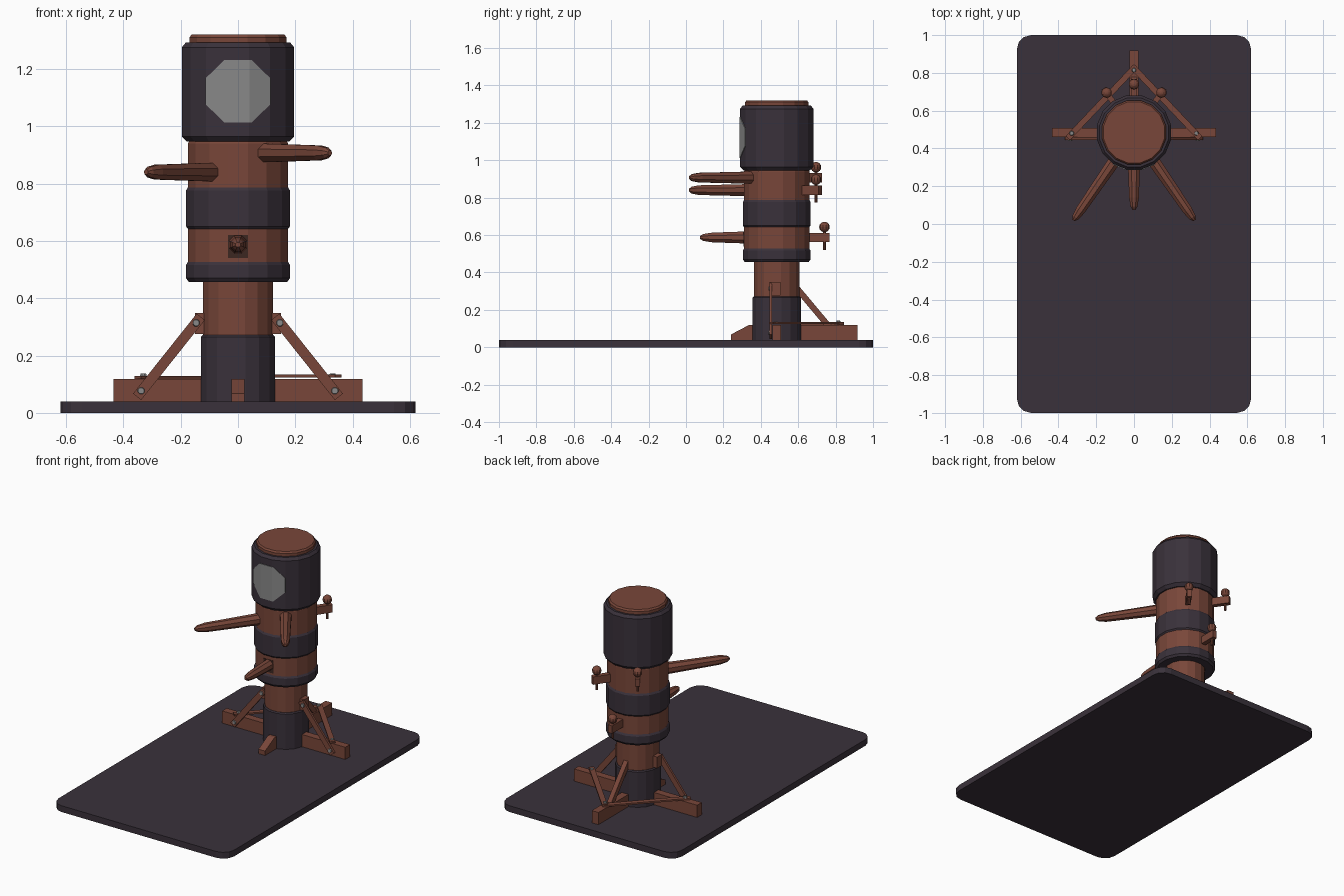
import bpy, bmesh, math
from mathutils import Vector, Matrix

if "Cube" in bpy.data.objects:
    bpy.data.objects.remove(bpy.data.objects["Cube"])

CY = 0.485   # trunk axis position in y
N = 16       # trunk sides


def mat(name, col):
    m = bpy.data.materials.new(name)
    m.diffuse_color = (*col, 1)
    m.use_nodes = True
    m.node_tree.nodes["Principled BSDF"].inputs["Base Color"].default_value = m.diffuse_color
    return m


WOOD = mat("red_brown_wood", (0.19, 0.062, 0.041))
DARK = mat("dark_plum_padding", (0.042, 0.031, 0.043))
GREY = mat("light_grey_metal", (0.25, 0.25, 0.25))
HOLE = mat("dark_slot", (0.045, 0.02, 0.015))


def finish(bm, name, m):
    bmesh.ops.recalc_face_normals(bm, faces=bm.faces)
    me = bpy.data.meshes.new(name)
    bm.to_mesh(me)
    bm.free()
    me.materials.append(m)
    ob = bpy.data.objects.new(name, me)
    bpy.context.collection.objects.link(ob)
    return ob


def loft(name, m, origin, axis, profile, sides):
    """Rings of (distance, radius) along an axis, capped at both ends."""
    axis = Vector(axis).normalized()
    ref = Vector((0, 0, 1)) if abs(axis.z) < 0.9 else Vector((1, 0, 0))
    u = axis.cross(ref).normalized()
    v = u.cross(axis)
    bm = bmesh.new()
    rings = []
    for d, r in profile:
        ring = []
        for k in range(sides):
            a = (k + 0.5) * 2 * math.pi / sides
            ring.append(bm.verts.new(Vector(origin) + axis * d + (u * math.cos(a) + v * math.sin(a)) * r))
        rings.append(ring)
    for a, b in zip(rings, rings[1:]):
        for k in range(sides):
            j = (k + 1) % sides
            bm.faces.new((a[k], a[j], b[j], b[k]))
    bm.faces.new(rings[0])
    bm.faces.new(rings[-1])
    return finish(bm, name, m)


def bar(name, m, a, b, width, height, up=(0, 0, 1)):
    """Box running from a to b; height is measured along up."""
    a, b = Vector(a), Vector(b)
    d = (b - a).normalized()
    side = d.cross(Vector(up)).normalized()
    top = side.cross(d)
    bm = bmesh.new()
    bmesh.ops.create_cube(bm, size=1)
    rot = Matrix((d * (b - a).length, side * width, top * height)).transposed().to_4x4()
    bm.transform(Matrix.Translation((a + b) / 2) @ rot)
    return finish(bm, name, m)


# Floor platform with rounded corners
bm = bmesh.new()
bmesh.ops.create_cube(bm, size=1)
bm.transform(Matrix.Translation((0, 0, 0.02)) @ Matrix.Diagonal((1.24, 2, 0.04, 1)))
corners = [e for e in bm.edges if abs(e.verts[0].co.z - e.verts[1].co.z) > 0.01]
bmesh.ops.bevel(bm, geom=corners, offset=0.075, segments=3, affect='EDGES', profile=0.5)
finish(bm, "floor_platform", DARK)

# Trunk, padding bands and head
AX = (0, CY, 0)
UP = (0, 0, 1)
loft("lower_trunk", WOOD, AX, UP, [(0.04, 0.124), (0.47, 0.124)], N)
loft("lower_wrap", DARK, AX, UP, [(0.04, 0.132), (0.265, 0.132), (0.272, 0.126)], N)
loft("upper_trunk", WOOD, AX, UP, [(0.465, 0.172), (0.475, 0.178), (0.94, 0.178), (0.95, 0.172)], N)
for nm, z0, z1 in (("bottom_band", 0.456, 0.53), ("middle_band", 0.637, 0.79)):
    loft(nm, DARK, AX, UP, [(z0, 0.174), (z0 + 0.014, 0.185), (z1 - 0.014, 0.185), (z1, 0.176)], N)
HR = 0.2
loft("head_pad", DARK, AX, UP, [(0.946, 0.182), (0.965, HR), (1.275, HR), (1.292, 0.186)], N)
loft("head_cap", WOOD, AX, UP, [(1.28, 0.173), (1.31, 0.173), (1.32, 0.165)], N)

# Octagonal striking plate folded round the faces of the head
bm = bmesh.new()
oct_r = 0.113 / math.cos(math.pi / 8)
bm.faces.new([bm.verts.new((oct_r * math.cos(a), 0, 1.122 + 0.97 * oct_r * math.sin(a)))
              for a in [(k + 0.5) * math.pi / 4 for k in range(8)]])
for k in (1, 3):
    for s in (-1, 1):
        x = s * (HR + 0.004) * math.sin(k * math.pi / N)
        bmesh.ops.bisect_plane(bm, geom=bm.verts[:] + bm.edges[:] + bm.faces[:],
                               plane_co=(x, 0, 0), plane_no=(1, 0, 0))
apothem = (HR + 0.004) * math.cos(math.pi / N)
for v in bm.verts:
    v.co.y = CY - min((apothem - abs(v.co.x) * math.sin(t)) / math.cos(t)
                      for t in (0, math.pi / 8, math.pi / 4))
plate = finish(bm, "striking_plate", GREY)
# keep the sheet facing forward and give it a little thickness
if plate.data.polygons[0].normal.y > 0:
    plate.data.flip_normals()
sol = plate.modifiers.new("thickness", 'SOLIDIFY')
sol.thickness = 0.006

# Arms with through tenons and locking pins
for nm, ang, z, L in (("right_arm", 0.603, 0.907, 0.565), ("left_arm", -0.603, 0.84, 0.565),
                      ("centre_arm", 0, 0.587, 0.41)):
    d = Vector((math.sin(ang), -math.cos(ang), 0))
    o = Vector((0, CY, z))
    loft(nm, WOOD, o, d, [(0.13, 0.036), (L - 0.065, 0.028), (L - 0.018, 0.02), (L, 0.009)], 8)
    bar(nm + "_tenon", WOOD, o - d * 0.14, o - d * 0.283, 0.03, 0.05)
    p = o - d * 0.255
    loft(nm + "_pin", WOOD, p, UP, [(-0.066, 0.008), (0.045, 0.008)], 8)
    bm = bmesh.new()
    bmesh.ops.create_uvsphere(bm, u_segments=10, v_segments=8, radius=0.028)
    bm.transform(Matrix.Translation(p + Vector((0, 0, 0.056))))
    finish(bm, nm + "_pin_knob", WOOD)

# Dark square slot round the centre arm
face_y = CY - 0.178 * math.cos(math.pi / N)
bar("centre_slot", HOLE, (0, face_y - 0.003, 0.58), (0, face_y + 0.003, 0.58), 0.07, 0.08)

# Floor beams
bar("cross_beam", WOOD, (-0.435, CY, 0.079), (0.435, CY, 0.079), 0.047, 0.078)
bar("rear_beam", WOOD, (0, CY, 0.079), (0, 0.918, 0.079), 0.047, 0.078)
bm = bmesh.new()
sect = ((0.24, 0.04), (0.40, 0.04), (0.40, 0.118), (0.335, 0.118), (0.24, 0.068))
f = bm.faces.new([bm.verts.new((-0.0235, y, z)) for y, z in sect])
ext = bmesh.ops.extrude_face_region(bm, geom=[f], use_keep_orig=True)
bmesh.ops.translate(bm, vec=(0.047, 0, 0), verts=[v for v in ext["geom"] if isinstance(v, bmesh.types.BMVert)])
finish(bm, "front_foot", WOOD)

# Side braces, blocks, ties and bolts
for s, nm in ((1, "right"), (-1, "left")):
    bar(nm + "_brace", WOOD, (s * 0.352, 0.453, 0.056), (s * 0.13, 0.453, 0.335), 0.036, 0.014, (0, 1, 0))
    bar(nm + "_brace_block", WOOD, (s * 0.10, CY - 0.005, 0.312), (s * 0.15, CY - 0.005, 0.312), 0.05, 0.072)
    bar(nm + "_tie", WOOD, (s * 0.35, 0.455, 0.126 + s * 0.003), (s * -0.008, 0.833, 0.126 + s * 0.003), 0.032, 0.01)
    for x, z in ((0.338, 0.077), (0.146, 0.314)):
        loft(nm + "_brace_bolt", GREY, (s * x, 0.45, z), (0, -1, 0), [(0, 0.014), (0.01, 0.011)], 8)
    loft(nm + "_tie_bolt", GREY, (s * 0.33, 0.48, 0.128), UP, [(0, 0.013), (0.01, 0.01)], 8)

# Rear brace
bar("rear_brace", WOOD, (0, 0.585, 0.325), (0, 0.765, 0.11), 0.03, 0.032)
loft("rear_tie_bolt", GREY, (0, 0.815, 0.13), UP, [(0, 0.013), (0.013, 0.01)], 8)
